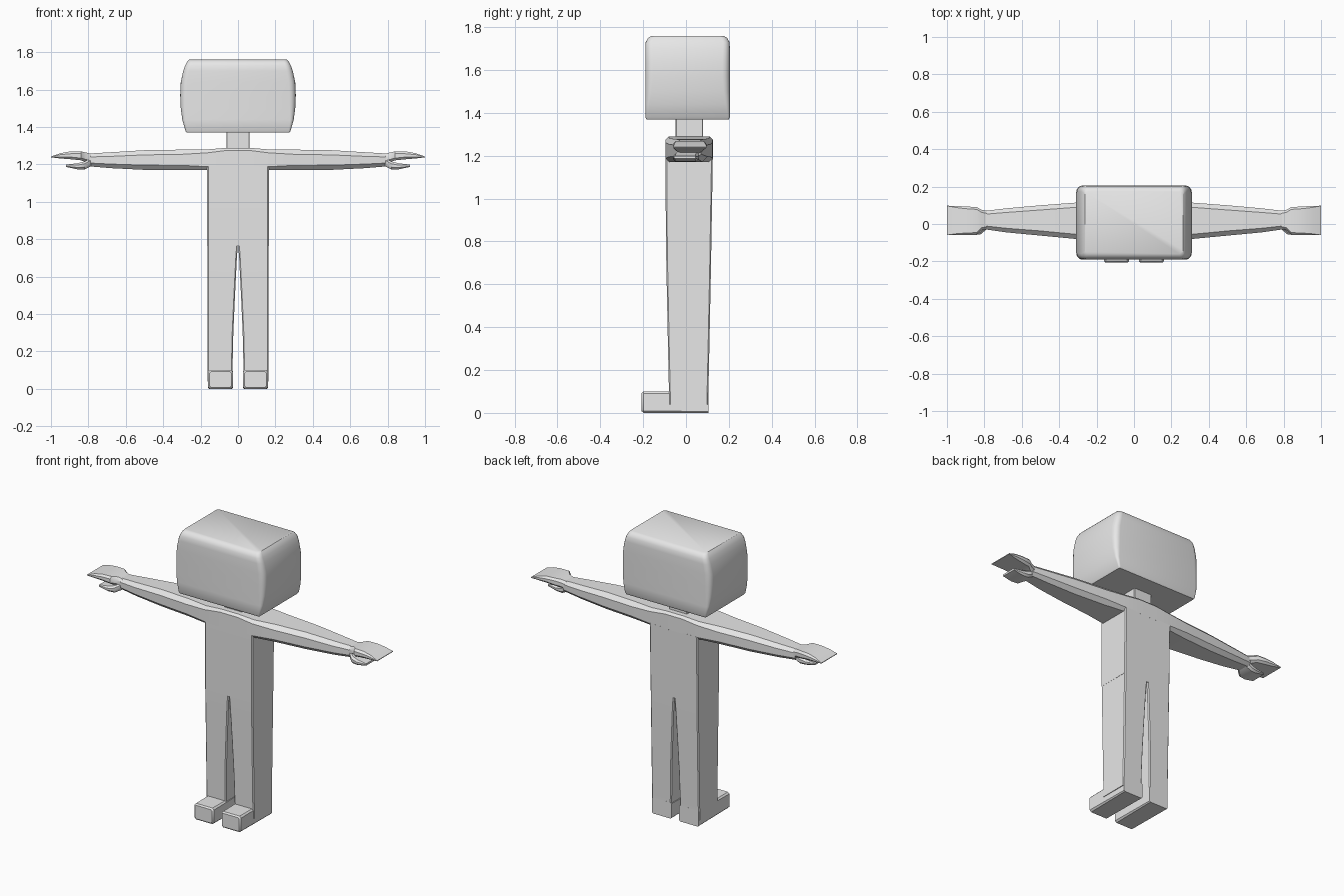
import bpy, bmesh, math

grey = bpy.data.materials.new("light grey")
grey.diffuse_color = (0.8, 0.8, 0.8, 1)


def ring(a0, a1, b0, b1, r, seg):
    """Rounded rectangle; seg = 1 gives chamfered corners."""
    pts = []
    corners = [(a1 - r, b1 - r), (a0 + r, b1 - r), (a0 + r, b0 + r), (a1 - r, b0 + r)]
    for q, (ca, cb) in enumerate(corners):
        for i in range(seg + 1):
            t = math.pi / 2 * (q + i / seg)
            pts.append((ca + r * math.cos(t), cb + r * math.sin(t)))
    return pts


def loft(name, axis, sections, seg=1, angle=35, mirror=False):
    """Skin sections (position, a0, a1, b0, b1, radius) along an axis."""
    place = {"x": lambda p, a, b: (p, a, b),
             "y": lambda p, a, b: (a, p, b),
             "z": lambda p, a, b: (a, b, p)}[axis]
    bm = bmesh.new()
    rings = [[bm.verts.new(place(s[0], a, b)) for a, b in ring(*s[1:], seg)]
             for s in sections]
    n = len(rings[0])
    for lo, hi in zip(rings, rings[1:]):
        for i in range(n):
            j = (i + 1) % n
            bm.faces.new((lo[i], lo[j], hi[j], hi[i]))
    bm.faces.new(rings[0])
    bm.faces.new(rings[-1])
    bmesh.ops.recalc_face_normals(bm, faces=bm.faces)
    me = bpy.data.meshes.new(name)
    bm.to_mesh(me)
    bm.free()
    me.materials.append(grey)
    ob = bpy.data.objects.new(name, me)
    bpy.context.collection.objects.link(ob)
    bpy.ops.object.select_all(action='DESELECT')
    ob.select_set(True)
    bpy.context.view_layer.objects.active = ob
    bpy.ops.object.shade_smooth_by_angle(angle=math.radians(angle))
    if mirror:
        ob.modifiers.new("mirror", 'MIRROR').use_mirror_merge = False
    return ob


# Head: wide rounded block with bulging sides
loft("head", "z", [(z, -w, w, y0, y1, r) for z, w, y0, y1, r in [
    (1.37, .275, -.185, .2, .008),
    (1.38, .281, -.19, .205, .01),
    (1.44, .298, -.19, .205, .02),
    (1.50, .306, -.19, .205, .03),
    (1.57, .309, -.19, .205, .035),
    (1.64, .306, -.19, .205, .035),
    (1.70, .293, -.19, .205, .033),
    (1.73, .282, -.188, .203, .03),
    (1.75, .271, -.177, .192, .025),
    (1.76, .262, -.16, .175, .02)]], seg=4, angle=40)

# Neck
loft("neck", "z", [(1.26, -.062, .062, -.048, .08, .004),
                   (1.39, -.062, .062, -.048, .08, .004)])

# Torso
loft("torso", "z", [(.765, -.165, .165, -.093, .118, .006),
                    (1.0, -.165, .165, -.095, .122, .006),
                    (1.19, -.165, .165, -.095, .125, .006)])

# Legs, narrowing away from each other toward the feet
loft("leg", "z", [(z, xi, .164, y0, y1, .006) for z, xi, y0, y1 in [
    (.04, .03, -.078, .104), (.12, .029, -.08, .105), (.3, .025, -.084, .109),
    (.5, .016, -.088, .113), (.7, .006, -.092, .117), (.768, .001, -.093, .118)]],
    mirror=True)

# Feet
loft("foot", "y", [(-.207, .035, .152, .008, .092, .008),
                   (-.198, .027, .16, 0, .1, .01),
                   (.105, .027, .16, 0, .1, .006)], mirror=True)

# Shoulders and both arms as one tapering beam
half = [(.80, -.028, .07, 1.19, 1.258, .018),
        (.68, -.045, .084, 1.18, 1.265, .022),
        (.50, -.062, .1, 1.171, 1.276, .025),
        (.30, -.081, .115, 1.17, 1.279, .025),
        (.165, -.095, .124, 1.17, 1.28, .018),
        (.06, -.095, .125, 1.17, 1.289, .014)]
left = [(-s[0],) + s[1:] for s in half]
loft("arms", "x", left + half[::-1], angle=30)

# Flat fingers, pointed in profile
loft("fingers", "x", [(.785, -.028, .07, 1.205, 1.257, .014),
                      (.815, -.034, .076, 1.213, 1.264, .014),
                      (.84, -.058, .09, 1.222, 1.27, .012),
                      (.90, -.06, .094, 1.228, 1.269, .012),
                      (.95, -.06, .096, 1.232, 1.26, .008),
                      (1.0, -.06, .098, 1.238, 1.242, .001)], mirror=True)

# Thumbs below the fingers
loft("thumb", "x", [(.785, -.026, .06, 1.19, 1.235, .012),
                    (.82, -.055, .06, 1.173, 1.216, .012),
                    (.86, -.06, .055, 1.174, 1.206, .01),
                    (.92, -.055, .045, 1.187, 1.199, .003)], mirror=True)
